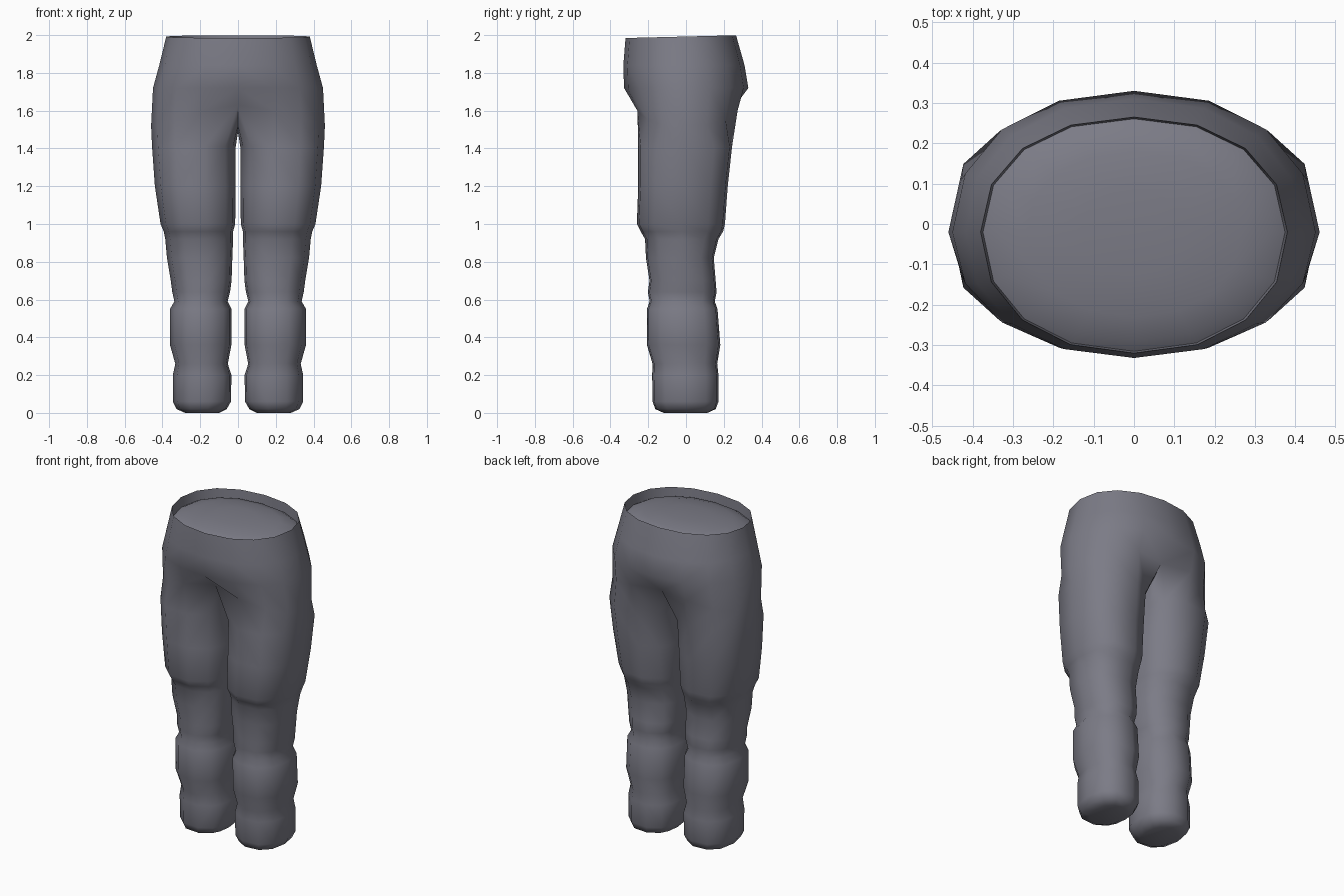
import bpy, bmesh, math

if "Cube" in bpy.data.objects:
    bpy.data.objects.remove(bpy.data.objects["Cube"])

cloth = bpy.data.materials.new("slate grey cloth")
cloth.diffuse_color = (0.2, 0.2, 0.24, 1)
cloth.use_nodes = True
cloth.node_tree.nodes["Principled BSDF"].inputs["Base Color"].default_value = cloth.diffuse_color

bm = bmesh.new()


def ring(points):
    return [bm.verts.new(p) for p in points]


def bridge(a, b, closed=False):
    n = len(a)
    for i in range(n if closed else n - 1):
        j = (i + 1) % n
        bm.faces.new((a[i], a[j], b[j], b[i]))


def power(v, e):
    return math.copysign(abs(v) ** e, v)


def half_ring(a, front, back, height, scale=1.0):
    """Nine points round the right half of the hips, front centre to back centre."""
    pts = []
    for i in range(9):
        t = math.radians(-90 + 22.5 * i)
        y0 = -0.02
        b = (back - y0) if t > 0 else (y0 - front)
        x = 0 if i in (0, 8) else a * power(math.cos(t), 0.92) * scale
        y = y0 + b * power(math.sin(t), 0.92) * scale
        pts.append((x, y, height(y, t)))
    return pts


def rim(drop):
    return lambda y, t: 1.9925 + 0.025 * y - drop


def level(z):
    return lambda y, t: z


# recessed, gently domed closure inside the waist
waist = (0.38, -0.32, 0.265)
cap = [ring(half_ring(*waist, rim(d), s)) for s, d in
       ((0.35, 0.012), (0.7, 0.024), (0.9, 0.042), (0.985, 0.06), (1.0, 0.0))]
bm.faces.new(cap[0])
for a, b in zip(cap, cap[1:]):
    bridge(a, b)

# hips: width, front, back, height
prev = cap[-1]
for a, f, b, z in ((0.417, -0.332, 0.31, 1.84), (0.45, -0.328, 0.33, 1.72)):
    cur = ring(half_ring(a, f, b, level(z)))
    bridge(prev, cur)
    prev = cur

# crotch line closes the half ring into a leg opening
pts = half_ring(0.46, -0.275, 0.295,
                lambda y, t: 1.52 + 0.10 * abs(math.sin(t)) ** 3)
pts[0] = (0, -0.225, 1.63)
pts[8] = (0, 0.24, 1.60)
pts += [(0, 0.13, 1.53), (0, 0, 1.485), (0, -0.12, 1.52)]
cur = ring(pts)
bridge(prev, cur[:9])
prev = cur

# leg: height, outer x, inner x, front y, back y
leg = ((1.41, 0.455, 0.012, -0.257, 0.248), (1.2, 0.44, 0.012, -0.257, 0.225),
       (1.0, 0.41, 0.015, -0.264, 0.21), (0.96, 0.393, 0.026, -0.243, 0.20),
       (0.92, 0.385, 0.026, -0.22, 0.175), (0.82, 0.376, 0.03, -0.215, 0.15),
       (0.70, 0.356, 0.034, -0.196, 0.16), (0.64, 0.348, 0.042, -0.205, 0.165),
       (0.59, 0.337, 0.055, -0.195, 0.155), (0.55, 0.36, 0.035, -0.21, 0.17),
       (0.36, 0.36, 0.035, -0.21, 0.185), (0.26, 0.332, 0.054, -0.18, 0.168),
       (0.20, 0.345, 0.035, -0.182, 0.175), (0.06, 0.345, 0.037, -0.18, 0.175),
       (0.02, 0.325, 0.06, -0.165, 0.16), (0.0, 0.28, 0.10, -0.12, 0.115))
angles = [-135 + 33.75 * i for i in range(9)] + [157.5, 180, 202.5]
for z, xo, xi, f, b in leg:
    cx, cy, rx, ry = (xo + xi) / 2, (f + b) / 2, (xo - xi) / 2, (b - f) / 2
    cur = ring([(cx + rx * power(math.cos(math.radians(t)), 0.85),
                 cy + ry * power(math.sin(math.radians(t)), 0.85), z)
                for t in angles])
    bridge(prev, cur, True)
    prev = cur
bm.faces.new(prev)

# mirror to the left side and weld the centre seam
half = bm.verts[:] + bm.edges[:] + bm.faces[:]
twin = bmesh.ops.duplicate(bm, geom=half)["geom"]
for v in [g for g in twin if isinstance(g, bmesh.types.BMVert)]:
    v.co.x *= -1
bmesh.ops.reverse_faces(bm, faces=[g for g in twin if isinstance(g, bmesh.types.BMFace)])
bmesh.ops.remove_doubles(bm, verts=bm.verts, dist=0.0005)
bmesh.ops.recalc_face_normals(bm, faces=bm.faces)

mesh = bpy.data.meshes.new("trousers")
bm.to_mesh(mesh)
bm.free()
mesh.materials.append(cloth)
trousers = bpy.data.objects.new("trousers", mesh)
bpy.context.collection.objects.link(trousers)
bpy.context.view_layer.objects.active = trousers
trousers.select_set(True)
bpy.ops.object.shade_smooth_by_angle(angle=math.radians(70))
